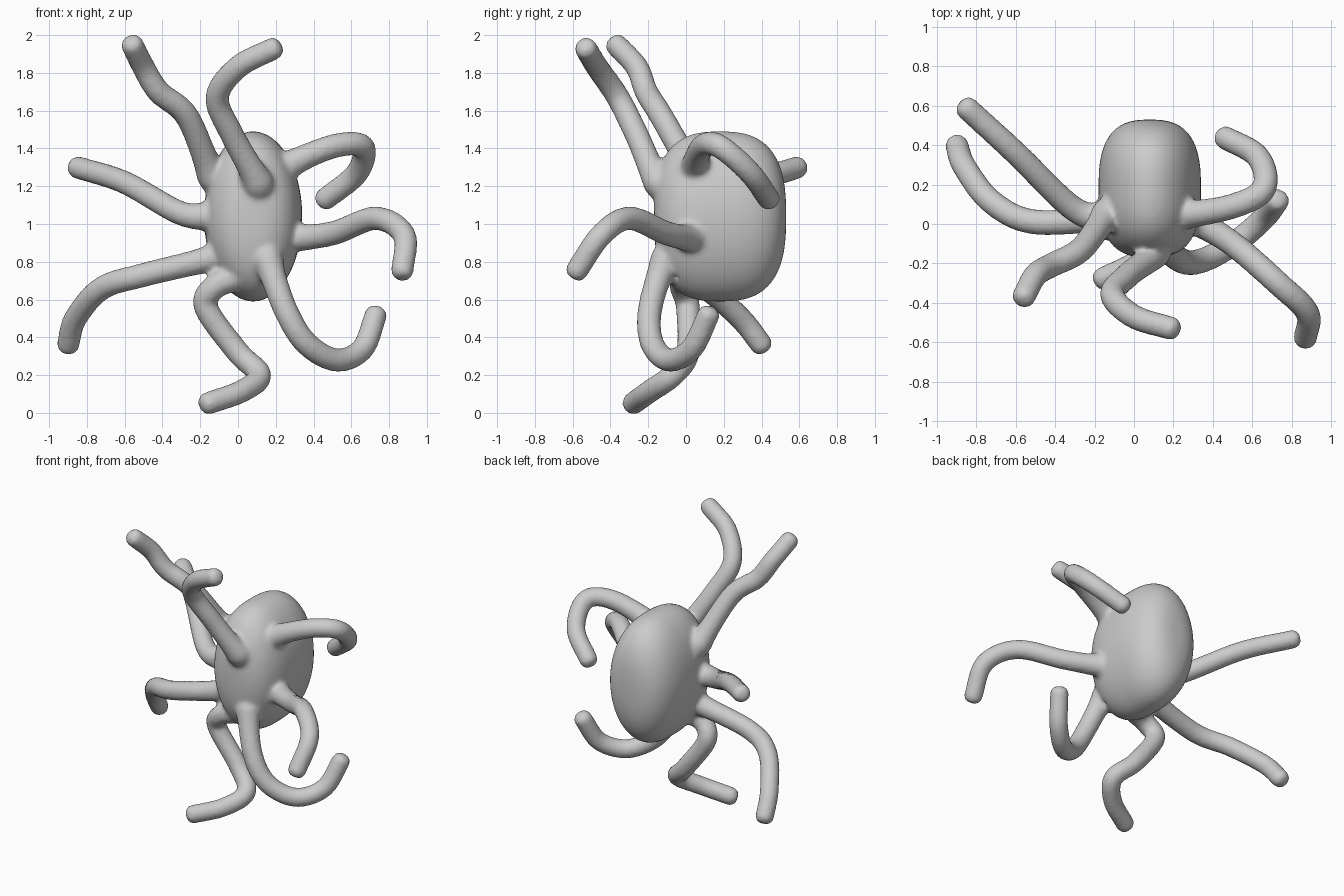
import bpy, bmesh, math
from mathutils import Vector

if "Cube" in bpy.data.objects:
    bpy.data.objects.remove(bpy.data.objects["Cube"])

CENTRE = Vector((0.08, 0.18, 1.04))
RADII = Vector((0.26, 0.35, 0.45))
P = 2.75         # squareness of the body along its depth
SIDES = 16

# Arm centre lines, root to tip
ARMS = [
    [(-0.14, 0.04, 1.27), (-0.27, -0.13, 1.57), (-0.42, -0.21, 1.70), (-0.50, -0.26, 1.83), (-0.56, -0.37, 1.95)],
    [(0.10, -0.15, 1.23), (-0.03, -0.26, 1.47), (-0.11, -0.36, 1.67), (0, -0.47, 1.83), (0.19, -0.53, 1.93)],
    [(0.25, 0.05, 1.30), (0.50, 0.09, 1.41), (0.66, 0.18, 1.41), (0.63, 0.34, 1.27), (0.46, 0.44, 1.13)],
    [(0.29, 0.03, 0.93), (0.50, -0.10, 0.95), (0.73, -0.30, 1.03), (0.88, -0.45, 0.94), (0.87, -0.58, 0.75)],
    [(0.16, -0.11, 0.80), (0.25, -0.19, 0.55), (0.36, -0.18, 0.37), (0.52, -0.09, 0.28), (0.66, 0.03, 0.34),
     (0.73, 0.12, 0.52)],
    [(0, 0, 0.73), (-0.12, -0.02, 0.67), (-0.17, 0.01, 0.56), (0, 0.01, 0.32), (0.115, -0.07, 0.20),
     (0.02, -0.19, 0.115), (-0.16, -0.28, 0.05)],
    [(-0.11, 0.04, 0.83), (-0.50, 0.01, 0.73), (-0.72, 0.11, 0.66), (-0.86, 0.29, 0.50), (-0.90, 0.40, 0.36)],
    [(-0.15, 0.04, 1.04), (-0.31, 0.08, 1.06), (-0.60, 0.36, 1.22), (-0.85, 0.59, 1.30)],
]


def make_object(name, bm):
    bmesh.ops.recalc_face_normals(bm, faces=bm.faces)
    mesh = bpy.data.meshes.new(name)
    bm.to_mesh(mesh)
    bm.free()
    obj = bpy.data.objects.new(name, mesh)
    bpy.context.collection.objects.link(obj)
    return obj


def spline(pts, steps=12):
    pts = [pts[0] * 2 - pts[1]] + pts + [pts[-1] * 2 - pts[-2]]
    out = []
    for a, b, c, d in zip(pts, pts[1:], pts[2:], pts[3:]):
        for i in range(steps):
            t = i / steps
            out.append(0.5 * (2 * b + (c - a) * t + (2 * a - 5 * b + 4 * c - d) * t * t
                              + (3 * b - a - 3 * c + d) * t ** 3))
    return out + [pts[-2]]


def tube(name, pts):
    root = pts[0]
    pts = [root + (CENTRE - root).normalized() * 0.12] + pts
    path = spline(pts)
    # travelled length decides the flared root
    rings, run = [], 0.0
    for i, p in enumerate(path):
        if i:
            run += (p - path[i - 1]).length
        flare = 0.02 * math.exp(-max(0.0, run - 0.12) / 0.06)
        rings.append((p, 0.067 - 0.007 * i / len(path) + flare))
    # rounded end
    end, r = rings[-1]
    way = (path[-1] - path[-2]).normalized()
    for k in (0.35, 0.65, 0.88):
        rings.append((end + way * r * 0.8 * k, r * math.sqrt(1 - k * k)))
    bm = bmesh.new()
    loops, side = [], Vector((0.31, 0.52, 0.8))
    for i, (p, rad) in enumerate(rings):
        t = (rings[min(i + 1, len(rings) - 1)][0] - rings[max(i - 1, 0)][0]).normalized()
        side = (side - t * side.dot(t)).normalized()
        up = t.cross(side)
        loops.append([bm.verts.new(p + (side * math.cos(a) + up * math.sin(a)) * rad)
                      for a in (2 * math.pi * j / SIDES for j in range(SIDES))])
    for a, b in zip(loops, loops[1:]):
        for j in range(SIDES):
            k = (j + 1) % SIDES
            bm.faces.new((a[j], a[k], b[k], b[j]))
    bm.faces.new(loops[0])
    bm.faces.new(loops[-1])
    return make_object(name, bm)


# Body: ellipsoid squared off along its depth
bm = bmesh.new()
bmesh.ops.create_icosphere(bm, subdivisions=5, radius=1)
for v in bm.verts:
    ring = math.hypot(v.co.x, v.co.z)
    s = (ring ** P + abs(v.co.y) ** P) ** (-1 / P)
    v.co = CENTRE + Vector([c * s * r for c, r in zip(v.co, RADII)])
body = make_object("body_with_arms", bm)

# Arms
arms = [tube(f"arm_{i + 1}", [Vector(p) for p in pts]) for i, pts in enumerate(ARMS)]

# Fuse everything into one smooth skin
bpy.ops.object.select_all(action='DESELECT')
for obj in arms + [body]:
    obj.select_set(True)
bpy.context.view_layer.objects.active = body
bpy.ops.object.join()
remesh = body.modifiers.new("fuse", 'REMESH')
remesh.mode = 'VOXEL'
remesh.voxel_size = 0.016
remesh.use_smooth_shade = True
smooth = body.modifiers.new("soften", 'SMOOTH')
smooth.factor = 0.5
smooth.iterations = 4
